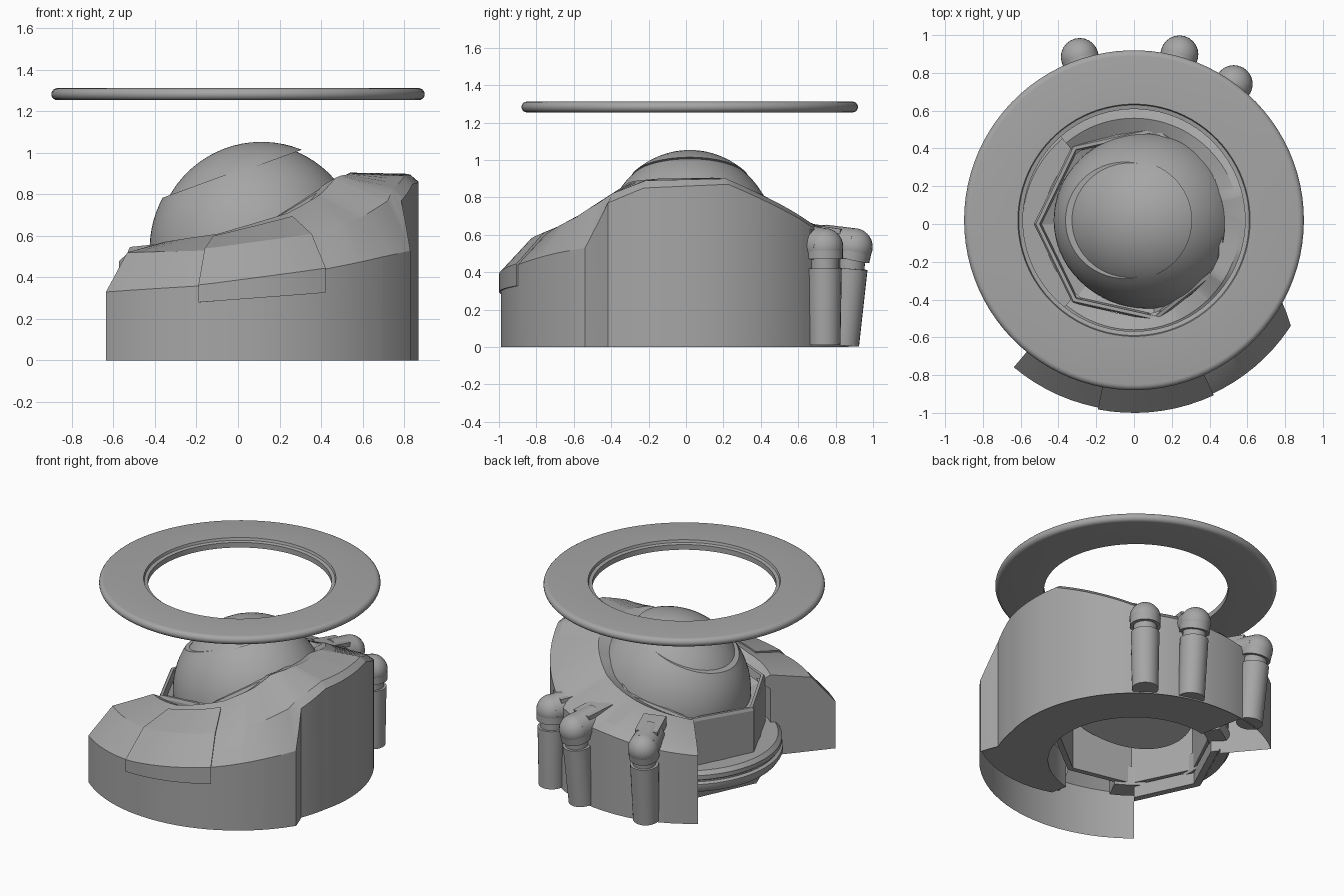
import bpy, bmesh, math
from mathutils import Vector, Matrix

cube = bpy.data.objects.get("Cube")
if cube:
    bpy.data.objects.remove(cube, do_unlink=True)

GREY = (0.38, 0.38, 0.38, 1)
mat = bpy.data.materials.new("plain grey")
mat.use_nodes = True
mat.diffuse_color = GREY
mat.node_tree.nodes["Principled BSDF"].inputs["Base Color"].default_value = GREY


def finish(name, bm, angle=30):
    bmesh.ops.recalc_face_normals(bm, faces=bm.faces)
    mesh = bpy.data.meshes.new(name)
    bm.to_mesh(mesh)
    bm.free()
    mesh.materials.append(mat)
    ob = bpy.data.objects.new(name, mesh)
    bpy.context.collection.objects.link(ob)
    bpy.ops.object.select_all(action='DESELECT')
    ob.select_set(True)
    bpy.context.view_layer.objects.active = ob
    bpy.ops.object.shade_smooth_by_angle(angle=math.radians(angle))
    return ob


def polar(r, deg, z):
    a = math.radians(deg)
    return Vector((r * math.cos(a), r * math.sin(a), z))


def sweep(bm, angles, section, closed_section=False, closed_path=False):
    """Sweep a (radius, height) section around z; section is a function of angle."""
    rows = [[bm.verts.new(polar(r, a, z)) for r, z in section(a)] for a in angles]
    n = len(rows[0])
    pairs = list(zip(rows, rows[1:])) + ([(rows[-1], rows[0])] if closed_path else [])
    for p, q in pairs:
        for i in range(n if closed_section else n - 1):
            j = (i + 1) % n
            bm.faces.new((p[i], p[j], q[j], q[i]))
    return rows


# Body outline: angle, wall radius, wall top, bevel radius, bevel top, inner top
STATIONS = [
    (-130, .99, .33, .83, .52, .57),
    (-100, .99, .36, .83, .53, .61),
    (-65, .99, .44, .83, .60, .71),
    (-45, .99, .50, .84, .69, .80),
    (-33, .99, .53, .86, .77, .88),
    (-28, .89, .77, .84, .82, .89),
    (-15, .87, .85, .83, .89, .90),
    (15, .87, .87, .83, .90, .905),
    (45, .87, .68, .82, .72, .82),
    (60, .87, .58, .82, .63, .75),
    (90, .87, .55, .82, .60, .67),
    (130, .89, .48, .82, .52, .58),
]
INNER = .56


def station(a):
    for s, t in zip(STATIONS, STATIONS[1:]):
        if s[0] <= a <= t[0]:
            f = (a - s[0]) / (t[0] - s[0])
            return [u + (v - u) * f for u, v in zip(s, t)][1:]


def body_section(a):
    r1, z1, r2, z2, z3 = station(a)
    return [(r1, 0), (r1, z1), (r2, z2), (INNER, z3), (.48, z3 - .04), (INNER, z3 - .1), (INNER, .2)]


# Curved body shell, open beneath, with flat closed ends
bm = bmesh.new()
angles = sorted(set(range(-130, 131, 4)) | {s[0] for s in STATIONS})
rows = sweep(bm, angles, body_section)
for row, a in ((rows[0], -130), (rows[-1], 130)):
    bm.faces.new(row + [bm.verts.new(polar(INNER, a, 0))])
finish("curved_body", bm, 28)


# Raised panel wrapped over the front wall and roof
def panel_section(a):
    r1, z1, r2, z2, z3 = station(a)
    d = .01
    low = .28 + (a + 101) * .0013
    return [(r1 - .02, low), (r1 + d, low), (r1 + d, z1 + d / 2), (r2 + d, z2 + d),
            (.62, z2 + (z3 - z2) * .78 + d), (.62, z2 + (z3 - z2) * .78 - d)]


bm = bmesh.new()
rows = sweep(bm, range(-101, -63, 4), panel_section)
for row in (rows[0], rows[-1]):
    bm.faces.new(row)
finish("front_panel", bm, 25)


# Flat floor under one side of the body, around a central opening
def floor_section(a):
    outer = station(a)[0] - .005
    if a < -33:
        outer += (a + 33) / 45 * .32
    return [(outer, .25), (outer, .005), (.55, .005), (.55, .25)]


bm = bmesh.new()
rows = sweep(bm, list(range(-78, -33, 5)) + list(range(-33, 103, 5)), floor_section)
for row in (rows[0], rows[-1]):
    bm.faces.new(row)
finish("body_floor", bm)


# Faceted collar around the dome, higher on one side
def collar_section(a):
    x = .53 * math.cos(math.radians(a))
    top = .6 + .1 * x + .5 * max(0, x)
    if abs(a) < 120:
        top = min(top, station(a)[4] - .03)
    return [(.53, .12), (.53, top - .02), (.52, top), (.50, top), (.49, top - .05),
            (.37, top - .09), (.37, top - .12), (.49, top - .12), (.49, .12)]


bm = bmesh.new()
sweep(bm, (-128, -77, -26, 26, 77, 128, 180), collar_section, True, True)
finish("collar", bm, 20)

# Base rim on the open side, with a double lip
RIM = [(.48, .1), (.60, .09), (.62, .12), (.62, .15), (.60, .16), (.60, .17),
       (.615, .18), (.615, .21), (.59, .235), (.48, .235)]
bm = bmesh.new()
rows = sweep(bm, range(115, 246, 5), lambda a: RIM, True)
for row in (rows[0], rows[-1]):
    bm.faces.new(row)
finish("base_rim", bm, 40)

# Faceted foot beneath the rim
bm = bmesh.new()
rows = sweep(bm, (130, 180, 230), lambda a: [(.50, .02), (.55, .02), (.60, .11), (.50, .11)], True)
for row in (rows[0], rows[-1]):
    bm.faces.new(row)
finish("base_foot", bm, 20)


# Tilted dome in two parts, split at a plane across its axis
def dome_part(name, low, high, scale, x):
    bm = bmesh.new()
    bmesh.ops.create_uvsphere(bm, u_segments=64, v_segments=40, radius=1)
    for height, sign in ((low, -1), (high, 1)):
        if abs(height) < 1:
            cut = bmesh.ops.bisect_plane(
                bm, geom=bm.verts[:] + bm.edges[:] + bm.faces[:],
                plane_co=(0, 0, height), plane_no=(0, 0, sign), clear_outer=True)
            edges = [e for e in cut["geom_cut"] if isinstance(e, bmesh.types.BMEdge)]
            bmesh.ops.edgeloop_fill(bm, edges=edges)
    size = Vector((.515, .475, .522)) * scale
    bm.transform(Matrix.Translation((x, .02, .532))
                 @ Matrix.Rotation(math.radians(-20), 4, 'Y')
                 @ Matrix.Diagonal((*size, 1)))
    return finish(name, bm)


dome_part("dome", -.2, .755, .99, .085)
dome_part("dome_cap", .745, 2, 1.0, .118)


# Back pipes: lower tube, neck, rounded elbow, block running inward
def tube(bm, start, end, r1, r2):
    axis = end - start
    m = Matrix.Translation((start + end) / 2) @ axis.to_track_quat('Z', 'Y').to_matrix().to_4x4()
    bmesh.ops.create_cone(bm, cap_ends=True, segments=24, radius1=r1, radius2=r2,
                          depth=axis.length, matrix=m)


for name, deg, r, lean in (("right", 108, .93, .06), ("middle", 75, .93, .06), ("left", 54.5, .91, 0)):
    bm = bmesh.new()
    low, mid = polar(r - lean, deg, .01), polar(r - lean / 3, deg, .42)
    neck, head = polar(r - lean / 4, deg, .47), polar(r, deg, .535)
    tube(bm, low, mid, .085, .092)
    tube(bm, mid, neck, .075, .075)
    tube(bm, neck, head, .098, .098)
    finish("pipe_" + name, bm)

    bm = bmesh.new()
    bmesh.ops.create_uvsphere(bm, u_segments=24, v_segments=16, radius=.1,
                              matrix=Matrix.Translation(head))
    tube(bm, head, polar(.76, deg, .565), .1, .09)
    finish("pipe_elbow_" + name, bm)

    bm = bmesh.new()
    m = (Matrix.Translation(polar(.77, deg, .6))
         @ Matrix.Rotation(math.radians(deg), 4, 'Z')
         @ Matrix.Rotation(math.radians(8), 4, 'Y')
         @ Matrix.Diagonal((.2, .15, .09, 1)))
    bmesh.ops.create_cube(bm, size=1, matrix=m)
    finish("pipe_block_" + name, bm)

# Floating flat ring with a rounded rim and a stepped hole
bm = bmesh.new()
edge = [(.87 + .03 * math.cos(t), 1.283 + .029 * math.sin(t))
        for t in (math.radians(d) for d in range(-90, 91, 20))]
HALO = [(.588, 1.254)] + edge + [(.615, 1.312), (.61, 1.295), (.588, 1.29)]
sweep(bm, range(0, 360, 4), lambda a: HALO, True, True)
bm.transform(Matrix.Translation((0, .02, 0)))
finish("floating_ring", bm, 40)
